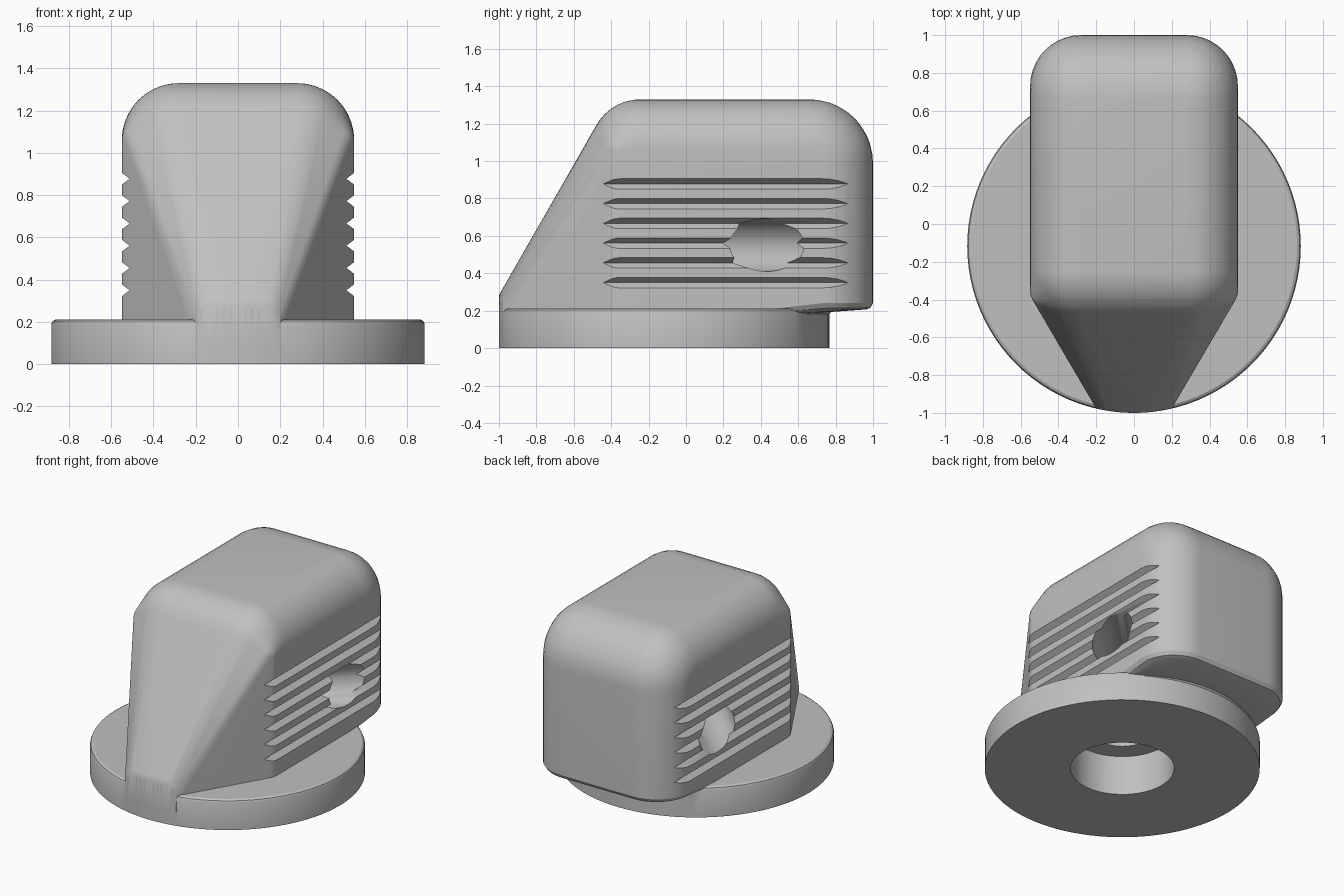
import bpy, bmesh
from math import sin, cos, pi, sqrt
from mathutils import Vector, Matrix

cube = bpy.data.objects.get("Cube")
if cube:
    bpy.data.objects.remove(cube, do_unlink=True)

grey = bpy.data.materials.new("plain grey")
grey.use_nodes = True
grey.diffuse_color = (0.53, 0.53, 0.53, 1)
grey.node_tree.nodes["Principled BSDF"].inputs["Base Color"].default_value = grey.diffuse_color

DISC_Y, DISC_R = -0.117, 0.883
STEPS = 40


def finish(name, bm):
    bmesh.ops.recalc_face_normals(bm, faces=bm.faces)
    mesh = bpy.data.meshes.new(name)
    bm.to_mesh(mesh)
    bm.free()
    mesh.materials.append(grey)
    obj = bpy.data.objects.new(name, mesh)
    bpy.context.collection.objects.link(obj)
    return obj


def hull(name, points):
    bm = bmesh.new()
    for p in points:
        bm.verts.new(p)
    bmesh.ops.remove_doubles(bm, verts=bm.verts, dist=0.0005)
    res = bmesh.ops.convex_hull(bm, input=bm.verts)
    bmesh.ops.delete(bm, geom=[v for v in bm.verts if not v.link_faces], context='VERTS')
    return finish(name, bm)


def circle(x, y, z, r):
    return [(x + r * cos(2 * pi * i / STEPS), y + r * sin(2 * pi * i / STEPS), z)
            for i in range(STEPS)]


def ball(x, y, z, r):
    pts = [(x, y, z + r), (x, y, z - r)]
    for k in range(1, 20):
        a = pi * k / 20
        pts += circle(x, y, z + r * cos(a), r * sin(a))
    return pts


def arc(side, r, half, z, n=12):
    # arc around the disc centre, on the front (-1) or back (+1)
    xs = [half * (2 * i / n - 1) for i in range(n + 1)]
    return [(x, DISC_Y + side * sqrt(r * r - x * x), z) for x in xs]


def cylinder(name, start, direction, r, length, segments=64):
    d = Vector(direction).normalized()
    bm = bmesh.new()
    turn = d.to_track_quat('Z', 'Y').to_matrix().to_4x4()
    m = Matrix.Translation(Vector(start) + d * length / 2) @ turn
    bmesh.ops.create_cone(bm, cap_ends=True, segments=segments, radius1=r, radius2=r,
                          depth=length, matrix=m)
    return finish(name, bm)


def combine(target, other, operation):
    mod = target.modifiers.new(operation.lower(), 'BOOLEAN')
    mod.operation, mod.solver, mod.object = operation, 'EXACT', other
    bpy.context.view_layer.objects.active = target
    bpy.ops.object.modifier_apply(modifier=mod.name)
    bpy.data.objects.remove(other, do_unlink=True)


# Rounded wedge housing: hull of balls and rings, mirrored across x
points = []
for s in (-1, 1):
    for k in range(5):                                   # rounded top back corner
        a = pi / 2 * k / 4
        points += ball(s * 0.28, 0.66 + 0.07 * cos(a), 0.99 + 0.07 * sin(a), 0.27)
    points += ball(s * 0.28, -0.244, 1.06, 0.27)         # top front shoulder
    points += ball(s * 0.45, -0.353, 1.06, 0.10)
    points += circle(s * 0.45, -0.353, 0.12, 0.10)       # lower side edge
    points += circle(s * 0.28, 0.73, 0.24, 0.27)         # lower back corner
    points += circle(s * 0.28, 0.73, 0.215, 0.255)
    points += circle(s * 0.28, 0.73, 0.207, 0.235)
points += arc(-1, DISC_R, 0.20, 0.10)                    # nose flush with the disc
points += arc(-1, DISC_R, 0.20, 0.25)
points += arc(-1, DISC_R, 0.16, 0.28)
points += [(x, y + 0.015, 0.31) for x, y, z in arc(-1, DISC_R, 0.15, 0)]
body = hull("housing", points)

# Base disc with softened top rim
disc = hull("base_disc", [p for r, z in ((DISC_R, 0), (DISC_R, 0.19), (DISC_R - 0.006, 0.204),
                                         (DISC_R - 0.02, 0.212))
                          for i in range(96)
                          for p in [(r * cos(2 * pi * i / 96), DISC_Y + r * sin(2 * pi * i / 96), z)]])
combine(body, disc, 'UNION')

# Flare under the overhanging back
flare = hull("flare", arc(1, DISC_R - 0.002, 0.45, 0.18) + arc(1, DISC_R + 0.03, 0.45, 0.215)
             + arc(1, 0.8, 0.45, 0.18) + arc(1, 0.8, 0.45, 0.215))
combine(body, flare, 'UNION')

# Grip grooves on both sides
for s in (-1, 1):
    for i in range(6):
        z = 0.35 + 0.1055 * i
        groove = hull("groove", [(s * x, y, z + h) for y in (-1.2, 1.2)
                                 for x, h in ((0.513, 0), (0.6, 0.066), (0.6, -0.066))])
        combine(body, groove, 'DIFFERENCE')

# Socket and shaft from below, then slanted side tunnels
cuts = [cylinder("socket", (0, DISC_Y, -0.1), (0, 0, 1), 0.333, 0.38),
        cylinder("shaft", (0, DISC_Y, 0.2), (0, 0, 1), 0.2, 0.52)]
cuts += [cylinder("tunnel", (0, DISC_Y, 0.55), (s, 1, 0), 0.14, 1.0) for s in (-1, 1)]
for cut in cuts:
    combine(body, cut, 'DIFFERENCE')

body.name = "grip_knob"
bpy.ops.object.select_all(action='DESELECT')
body.select_set(True)
bpy.context.view_layer.objects.active = body
bpy.ops.object.shade_smooth_by_angle(angle=0.5)
